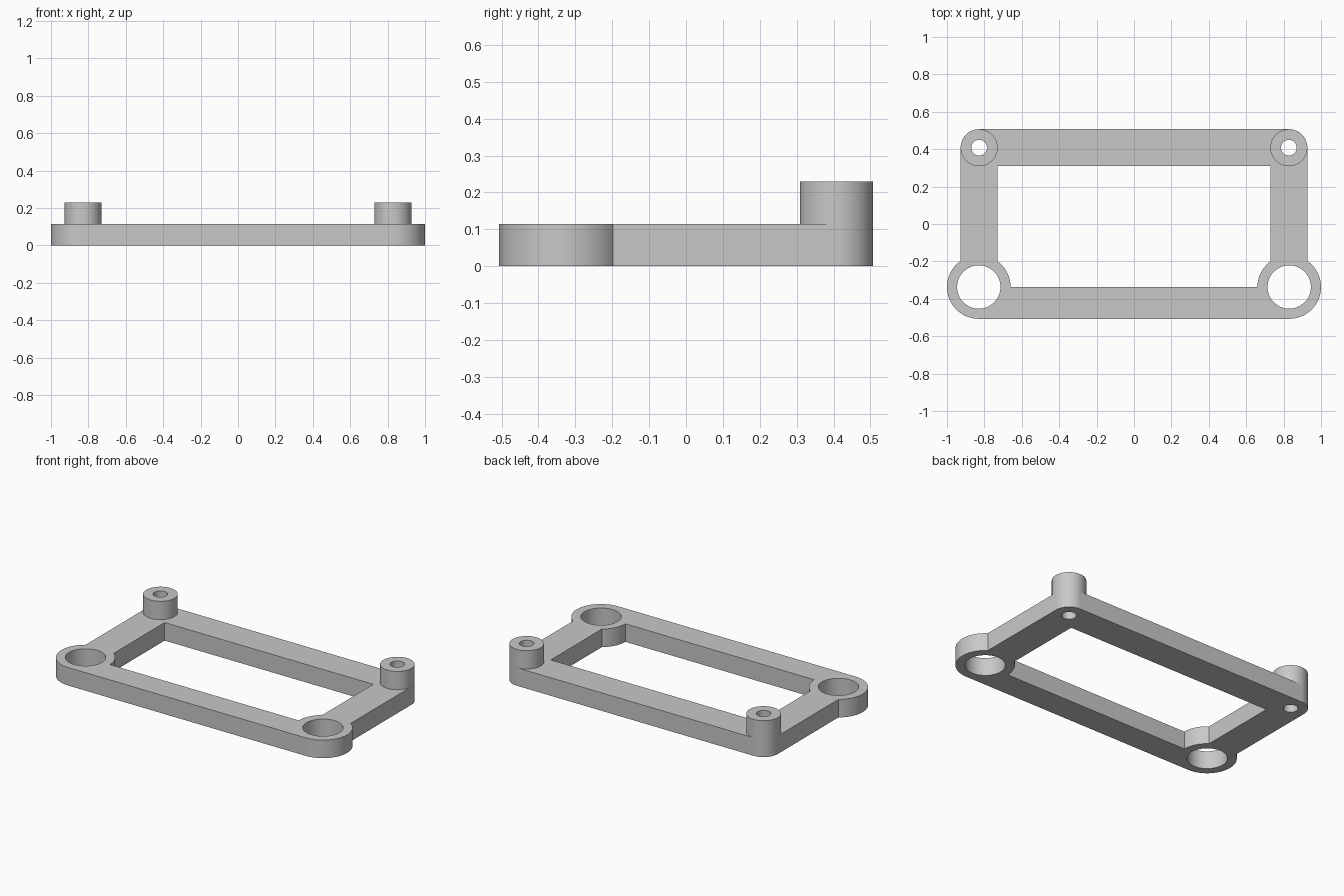
import bpy, bmesh
from math import radians, sin, cos, acos, degrees

cube = bpy.data.objects.get("Cube")
if cube:
    bpy.data.objects.remove(cube, do_unlink=True)

grey = bpy.data.materials.new("plain grey")
grey.use_nodes = True
grey.diffuse_color = (0.58, 0.58, 0.58, 1)
grey.node_tree.nodes["Principled BSDF"].inputs["Base Color"].default_value = grey.diffuse_color

# Main dimensions
PLATE_H, POST_H = 0.114, 0.23
EYE_X, EYE_Y, EYE_R, EYE_HOLE = 0.83, -0.337, 0.17, 0.116
POST_X, POST_Y, POST_R, POST_HOLE = 0.828, 0.408, 0.099, 0.042
OUT_X, IN_X = POST_X + POST_R, POST_X - POST_R


def arc(cx, cy, r, start, end, steps=24):
    angles = [radians(start + (end - start) * i / steps) for i in range(steps + 1)]
    return [(cx + r * cos(a), cy + r * sin(a)) for a in angles]


def circle(cx, cy, r):
    return arc(cx, cy, r, 0, 360, 64)[:-1]


def mirrored(half):
    return half + [(-x, y) for x, y in reversed(half)]


def extruded(name, loops, z0, z1, open_bottom=False):
    """Fill nested closed loops and extrude them from z0 to z1."""
    curve = bpy.data.curves.new(name, 'CURVE')
    curve.dimensions = '2D'
    curve.fill_mode = 'BOTH'
    curve.extrude = (z1 - z0) / 2
    for loop in loops:
        spline = curve.splines.new('POLY')
        spline.points.add(len(loop) - 1)
        for point, (x, y) in zip(spline.points, loop):
            point.co = (x, y, 0, 1)
        spline.use_cyclic_u = True
    helper = bpy.data.objects.new(name + " outline", curve)
    bpy.context.collection.objects.link(helper)
    graph = bpy.context.evaluated_depsgraph_get()
    mesh = bpy.data.meshes.new_from_object(helper.evaluated_get(graph))
    bpy.data.objects.remove(helper, do_unlink=True)
    bpy.data.curves.remove(curve)

    bm = bmesh.new()
    bm.from_mesh(mesh)
    bmesh.ops.translate(bm, verts=bm.verts, vec=(0, 0, (z0 + z1) / 2))
    bmesh.ops.remove_doubles(bm, verts=bm.verts, dist=0.0001)
    bmesh.ops.recalc_face_normals(bm, faces=bm.faces)
    if open_bottom:
        hidden = [f for f in bm.faces if f.normal.z < -0.9]
        bmesh.ops.delete(bm, geom=hidden, context='FACES')
    bm.to_mesh(mesh)
    bm.free()
    mesh.materials.clear()
    mesh.materials.append(grey)
    obj = bpy.data.objects.new(name, mesh)
    bpy.context.collection.objects.link(obj)
    bpy.ops.object.select_all(action='DESELECT')
    obj.select_set(True)
    bpy.context.view_layer.objects.active = obj
    bpy.ops.object.shade_smooth_by_angle(angle=radians(30))
    return obj


# Frame plate: large eyes at the front, rounded corners at the back
outer_join = degrees(acos((OUT_X - EYE_X) / EYE_R))
inner_join = degrees(acos((IN_X - EYE_X) / EYE_R))
outline = mirrored(arc(EYE_X, EYE_Y, EYE_R, -90, outer_join)
                   + arc(POST_X, POST_Y, POST_R, 0, 90))
window = mirrored(arc(EYE_X, EYE_Y, EYE_R, 180, inner_join)
                  + [(IN_X, POST_Y - POST_R)])
holes = []
for side in (-1, 1):
    holes += [circle(side * EYE_X, EYE_Y, EYE_HOLE),
              circle(side * POST_X, POST_Y, POST_HOLE)]
extruded("frame_plate", [outline, window] + holes, 0, PLATE_H)

# Hollow posts on the rear corners
for side, label in ((1, "left"), (-1, "right")):
    rings = [circle(side * POST_X, POST_Y, r) for r in (POST_R, POST_HOLE)]
    extruded(label + "_rear_post", rings, PLATE_H, POST_H, open_bottom=True)
